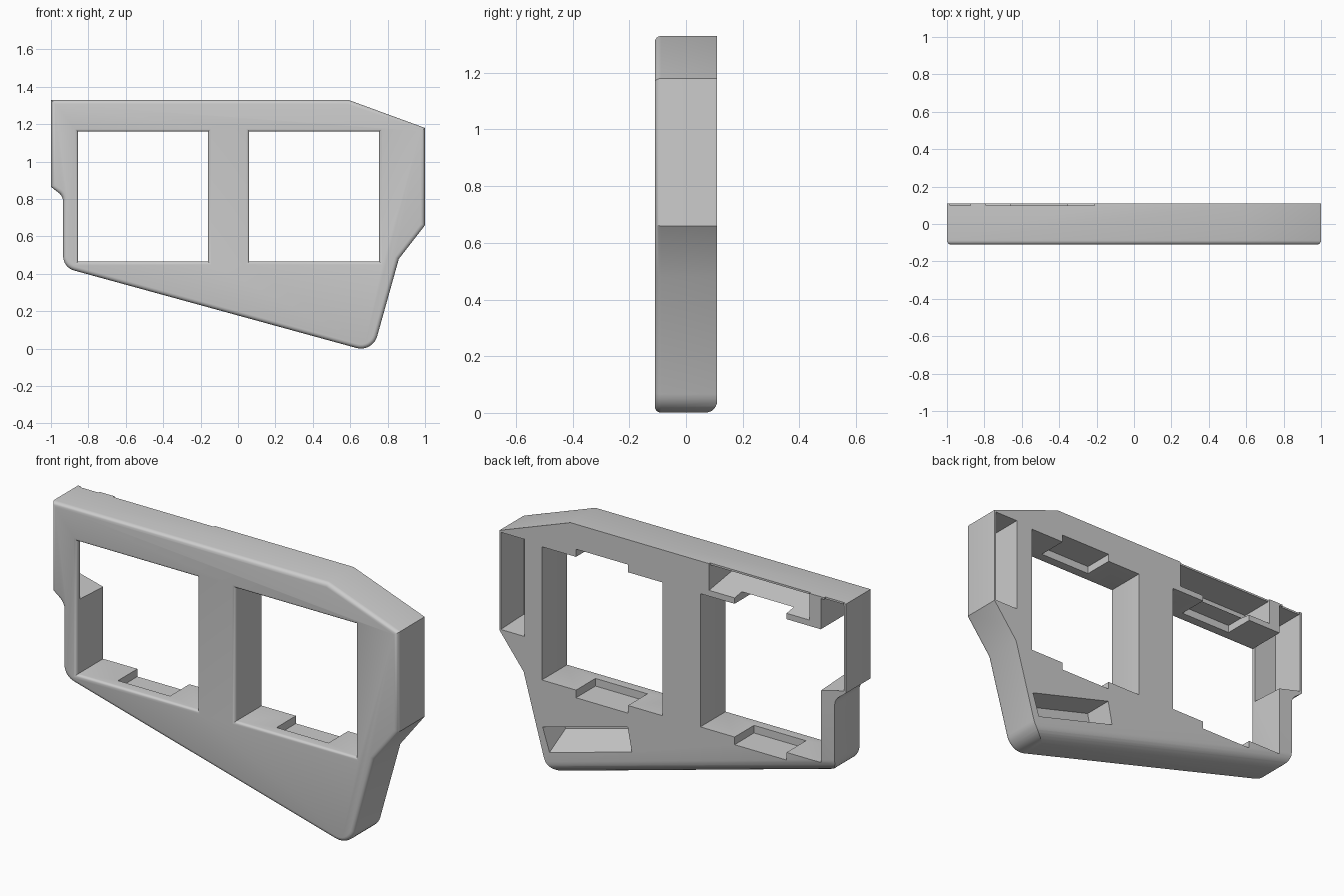
import bpy, bmesh, math
from mathutils import Vector

if "Cube" in bpy.data.objects:
    bpy.data.objects.remove(bpy.data.objects["Cube"])

BACK, FRONT = 0.11, -0.11

grey = bpy.data.materials.new("light_grey")
grey.use_nodes = True
grey.diffuse_color = (0.6, 0.6, 0.6, 1)
grey.node_tree.nodes["Principled BSDF"].inputs["Base Color"].default_value = (0.6, 0.6, 0.6, 1)


def loft(name, rings, bevel=0):
    """Solid through rings of (y, [(x, z), ...]); bevels the last ring's edges."""
    bm = bmesh.new()
    loops = [[bm.verts.new((x, y, z)) for x, z in pts] for y, pts in rings]
    n = len(loops[0])
    for a, b in zip(loops, loops[1:]):
        for i in range(n):
            j = (i + 1) % n
            bm.faces.new((a[i], a[j], b[j], b[i]))
    bm.faces.new(loops[0])
    cap = bm.faces.new(loops[-1])
    bmesh.ops.recalc_face_normals(bm, faces=bm.faces)
    if bevel:
        bmesh.ops.bevel(bm, geom=list(cap.edges), offset=bevel, segments=4,
                        profile=0.5, affect='EDGES', clamp_overlap=False)
    me = bpy.data.meshes.new(name)
    bm.to_mesh(me)
    bm.free()
    ob = bpy.data.objects.new(name, me)
    bpy.context.collection.objects.link(ob)
    me.materials.append(grey)
    return ob


def rect(x0, x1, z0, z1, grow=0):
    return [(x0 - grow, z0 - grow), (x1 + grow, z0 - grow),
            (x1 + grow, z1 + grow), (x0 - grow, z1 + grow)]


def rounded(corners, steps=8):
    """Replace each (x, z, radius) corner by an arc."""
    out = []
    for i, (x, z, r) in enumerate(corners):
        p = Vector((x, z))
        if not r:
            out.append((x, z))
            continue
        a = (Vector(corners[i - 1][:2]) - p).normalized()
        b = (Vector(corners[(i + 1) % len(corners)][:2]) - p).normalized()
        half = a.angle(b) / 2
        c = p + (a + b).normalized() * (r / math.sin(half))
        t0 = p + a * (r / math.tan(half)) - c
        t1 = p + b * (r / math.tan(half)) - c
        sweep = math.pi - 2 * half
        for k in range(steps + 1):
            t = k / steps
            v = (t0 * math.sin((1 - t) * sweep) + t1 * math.sin(t * sweep)) / math.sin(sweep)
            out.append(tuple(c + v))
    return out


# Main plate with rounded front edge
outline = rounded([(-1, 1.33, 0), (0.59, 1.33, 0), (1, 1.18, 0), (1, 0.66, 0),
                   (0.86, 0.48, 0), (0.72, -0.02, 0.09), (-0.935, 0.434, 0.08),
                   (-0.935, 0.815, 0.06), (-1, 0.865, 0)])
frame = loft("window_frame", [(BACK, outline), (FRONT, outline)], bevel=0.022)

cutters = []


def cut(name, *rings):
    cutters.append(loft(name, rings))


# Windows with softened front rims, and catch notches above and below
for x0, x1 in ((-0.855, -0.16), (0.06, 0.755)):
    rings = [(0.2, rect(x0, x1, 0.465, 1.16))]
    for k in range(5):
        a = k / 4 * math.pi / 2
        rings.append((FRONT + 0.016 * (1 - math.sin(a)),
                      rect(x0, x1, 0.465, 1.16, 0.016 * (1 - math.cos(a)))))
    rings.append((-0.2, rect(x0, x1, 0.465, 1.16, 0.016)))
    cut("window_cutter", *rings)
    mid = (x0 + x1) / 2
    for z0, z1 in ((0.425, 0.5), (1.12, 1.2)):
        notch = rect(mid - 0.15, mid + 0.15, z0, z1)
        cut("notch_cutter", (0.2, notch), (-0.05, notch))

# Pocket behind the upper edge, with its thin lid set in slightly
cut("top_pocket_cutter", (0.115, rect(-0.79, -0.21, 1.19, 1.32)),
    (-0.08, rect(-0.79, -0.21, 1.22, 1.32)))
lid = rect(-0.79, -0.21, 1.25, 1.4)
cut("lid_cutter", (0.15, lid), (0.1, lid))

# Side pockets behind thin outer walls
cut("right_pocket_cutter",
    (0.115, [(-0.99, 0.875), (-0.855, 0.84), (-0.855, 1.32), (-0.99, 1.32)]),
    (-0.08, [(-0.99, 0.88), (-0.855, 0.85), (-0.855, 1.32), (-0.99, 1.32)]))
corner = rect(-0.985, -0.875, 1.25, 1.4)
cut("corner_cutter", (0.15, corner), (0.1, corner))
cut("left_pocket_cutter", (0.115, rect(0.855, 0.992, 0.665, 1.172)),
    (-0.08, rect(0.855, 0.992, 0.672, 1.172)))

# Slanted pocket in the lower corner
cut("lower_pocket_cutter",
    (0.115, [(0.75, 0.22), (0.26, 0.353), (0.235, 0.226), (0.71, 0.097)]),
    (-0.05, [(0.75, 0.22), (0.26, 0.353), (0.245, 0.286), (0.73, 0.157)]))

# Rounding along the lower back edge
R = 0.065
start, end = Vector((-1.1, 0.479)), Vector((0.95, -0.083))
up = Vector((end.y - start.y, start.x - end.x)).normalized() * -1
section = [(BACK + 0.05, R), (BACK + 0.05, -0.05), (BACK - R, -0.05)]
section += [(BACK - R + R * math.sin(a), R - R * math.cos(a))
            for a in (k / 8 * math.pi / 2 for k in range(9))]
bm = bmesh.new()
ends = [[bm.verts.new((p.x + up.x * h, y, p.y + up.y * h)) for y, h in section]
        for p in (start, end)]
for i in range(len(section)):
    bm.faces.new((ends[0][i - 1], ends[0][i], ends[1][i], ends[1][i - 1]))
for loop in ends:
    bm.faces.new(loop)
bmesh.ops.recalc_face_normals(bm, faces=bm.faces)
mesh = bpy.data.meshes.new("edge_cutter")
bm.to_mesh(mesh)
bm.free()
edge = bpy.data.objects.new("edge_cutter", mesh)
bpy.context.collection.objects.link(edge)
mesh.materials.append(grey)
cutters.append(edge)

# Carve the frame, then drop the cutters
bpy.context.view_layer.objects.active = frame
for c in cutters:
    mod = frame.modifiers.new("cut", 'BOOLEAN')
    mod.operation = 'DIFFERENCE'
    mod.solver = 'EXACT'
    mod.object = c
    bpy.ops.object.modifier_apply(modifier=mod.name)
    bpy.data.objects.remove(c)

bpy.ops.object.select_all(action='DESELECT')
frame.select_set(True)
bpy.ops.object.shade_smooth_by_angle(angle=math.radians(30))
